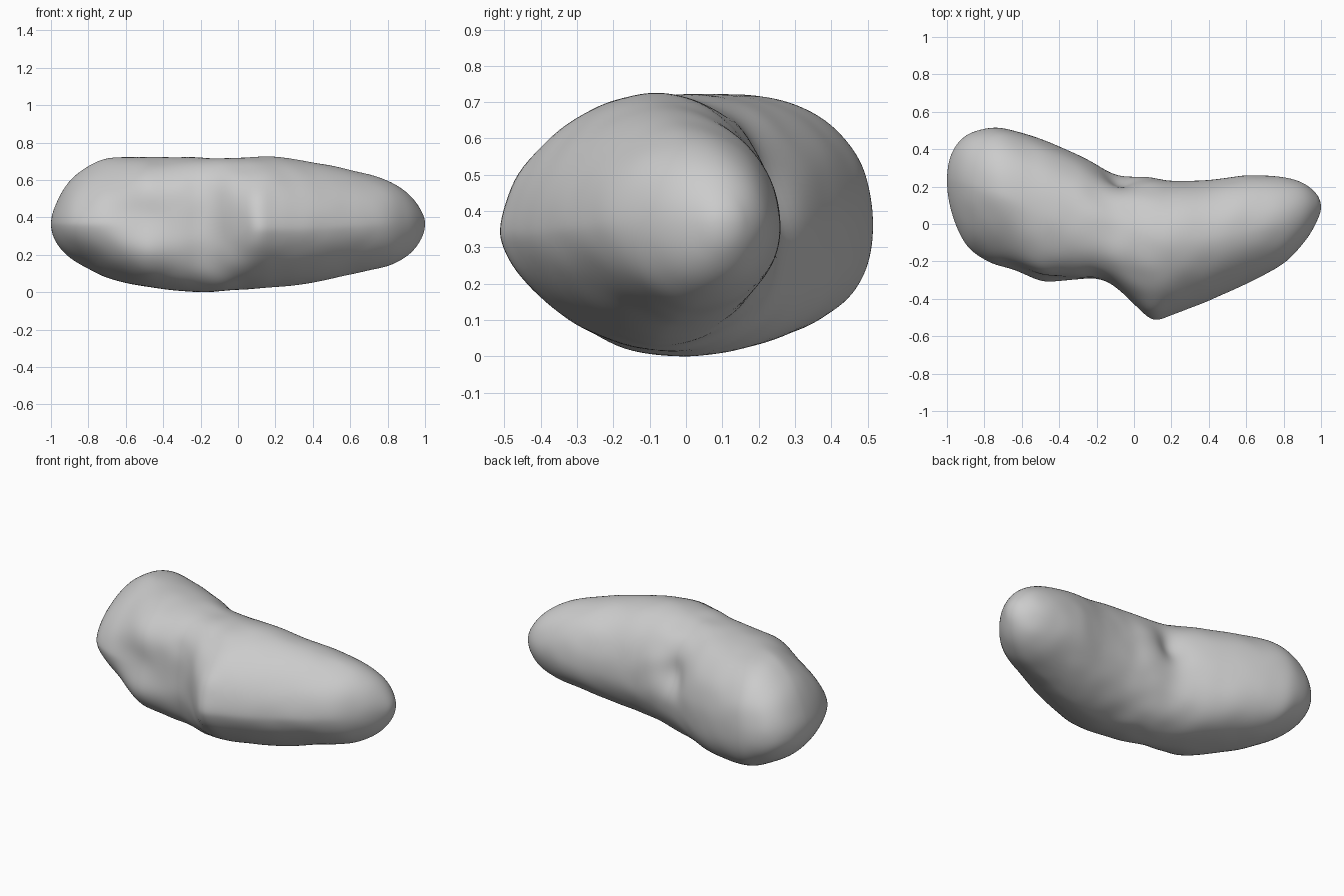
import bpy, bmesh, math
from mathutils import Vector, noise

if "Cube" in bpy.data.objects:
    bpy.data.objects.remove(bpy.data.objects["Cube"])

# Stations: x, y_front, y_back, z_bottom, z_top, y_crown, z_belt
S = [
    (-1.00, 0.235, 0.235, 0.37, 0.37, 0.235, 0.37),
    (-0.98, 0.08, 0.365, 0.285, 0.46, 0.24, 0.37),
    (-0.90, -0.11, 0.472, 0.19, 0.60, 0.22, 0.37),
    (-0.80, -0.20, 0.508, 0.13, 0.68, 0.19, 0.37),
    (-0.70, -0.265, 0.512, 0.08, 0.72, 0.16, 0.37),
    (-0.50, -0.355, 0.455, 0.035, 0.728, 0.08, 0.36),
    (-0.30, -0.315, 0.37, 0.01, 0.727, 0.02, 0.36),
    (-0.20, -0.295, 0.32, 0.005, 0.725, -0.01, 0.36),
    (-0.10, -0.335, 0.275, 0.008, 0.722, -0.03, 0.36),
    (0.00, -0.43, 0.26, 0.015, 0.722, -0.05, 0.35),
    (0.10, -0.515, 0.247, 0.022, 0.73, -0.08, 0.345),
    (0.20, -0.488, 0.232, 0.03, 0.73, -0.085, 0.345),
    (0.40, -0.41, 0.235, 0.055, 0.70, -0.07, 0.35),
    (0.60, -0.32, 0.26, 0.10, 0.66, -0.03, 0.36),
    (0.80, -0.21, 0.25, 0.145, 0.60, 0.02, 0.37),
    (0.90, -0.11, 0.22, 0.195, 0.54, 0.055, 0.37),
    (0.98, 0.02, 0.155, 0.29, 0.44, 0.085, 0.37),
    (1.00, 0.09, 0.09, 0.37, 0.37, 0.09, 0.37),
]
T = [math.acos(-s[0]) for s in S]

# Section fullness (2 = ellipse): x, front top, front bottom, back top, back bottom
FULL = [
    (-1.0, 1.6, 1.7, 2.0, 2.2),
    (-0.72, 1.55, 1.7, 2.25, 2.55),
    (-0.45, 2.0, 2.2, 2.2, 2.5),
    (-0.12, 2.65, 2.45, 1.9, 2.2),
    (0.12, 1.8, 1.6, 2.1, 2.0),
    (0.6, 1.8, 1.65, 2.1, 2.0),
    (1.0, 2.0, 2.0, 2.0, 2.0),
]


def slope(i, c):
    a, b = max(i - 1, 0), min(i + 1, len(S) - 1)
    return (S[b][c] - S[a][c]) / (T[b] - T[a])


def sample(t, c):
    """Cubic Hermite through the stations, in arc angle so the tips stay round."""
    i = max(k for k in range(len(T) - 1) if T[k] <= t + 1e-9)
    h = T[i + 1] - T[i]
    u = (t - T[i]) / h
    return ((2*u**3 - 3*u*u + 1) * S[i][c] + (u**3 - 2*u*u + u) * h * slope(i, c)
            + (3*u*u - 2*u**3) * S[i + 1][c] + (u**3 - u*u) * h * slope(i + 1, c))


def fullness(x, c):
    for a, b in zip(FULL, FULL[1:]):
        if x <= b[0]:
            u = (x - a[0]) / (b[0] - a[0])
            u = u * u * (3 - 2 * u)
            return a[c] + (b[c] - a[c]) * u
    return FULL[-1][c]


# Dents: centre, radius per axis, push
DENTS = [
    ((-0.52, -0.30, 0.40), (0.20, 0.25, 0.15), (0.0, 0.085, 0.0)),   # front hollow
    ((-0.08, 0.26, 0.46), (0.085, 0.15, 0.11), (0.0, -0.06, 0.0)),   # back neck pit
]


def shape(p):
    q = p.copy()
    for c, r, d in DENTS:
        e = sum(((p[k] - c[k]) / r[k]) ** 2 for k in range(3))
        q += Vector(d) * math.exp(-e)
    # fine wrinkles, strongest around the neck
    amp = 0.003 + 0.005 * math.exp(-((p.x + 0.05) / 0.2) ** 2)
    if abs(p.x) < 0.97:
        q += (p - Vector((p.x, 0.05, 0.37))).normalized() * noise.noise(p * 9) * amp
    return q


def spow(v, e):
    return math.copysign(abs(v) ** e, v)


# Loft the body ring by ring
bm = bmesh.new()
NX, NA = 140, 112
rings = []
for i in range(1, NX):
    t = math.pi * i / NX
    x = -math.cos(t)
    y0, y1, z0, z1, cy, cz = (sample(t, c) for c in range(1, 7))
    ring = []
    for j in range(NA):
        a = 2 * math.pi * (j + 0.5) / NA
        ca, sa = math.cos(a), math.sin(a)
        n = fullness(x, (1 if ca < 0 else 3) + (0 if sa > 0 else 1))
        y = cy + spow(ca, 2 / n) * ((y1 - cy) if ca > 0 else (cy - y0))
        z = cz + spow(sa, 2 / n) * ((z1 - cz) if sa > 0 else (cz - z0))
        ring.append(bm.verts.new(shape(Vector((x, y, z)))))
    rings.append(ring)
for A, B in zip(rings, rings[1:]):
    for j in range(NA):
        k = (j + 1) % NA
        bm.faces.new((A[j], A[k], B[k], B[j]))
# rounded tips
for ring, s in ((rings[0], S[0]), (rings[-1], S[-1])):
    tip = bm.verts.new((s[0], s[1], s[3]))
    for j in range(NA):
        bm.faces.new((tip, ring[j], ring[(j + 1) % NA]))
bmesh.ops.recalc_face_normals(bm, faces=bm.faces)
for _ in range(5):
    bmesh.ops.smooth_vert(bm, verts=bm.verts, factor=0.5,
                          use_axis_x=True, use_axis_y=True, use_axis_z=True)
low = min(v.co.z for v in bm.verts)
bmesh.ops.translate(bm, verts=bm.verts, vec=(0, 0, -low))

mesh = bpy.data.meshes.new("asteroid_body")
bm.to_mesh(mesh)
bm.free()
mesh.shade_smooth()
body = bpy.data.objects.new("asteroid_body", mesh)
bpy.context.collection.objects.link(body)
